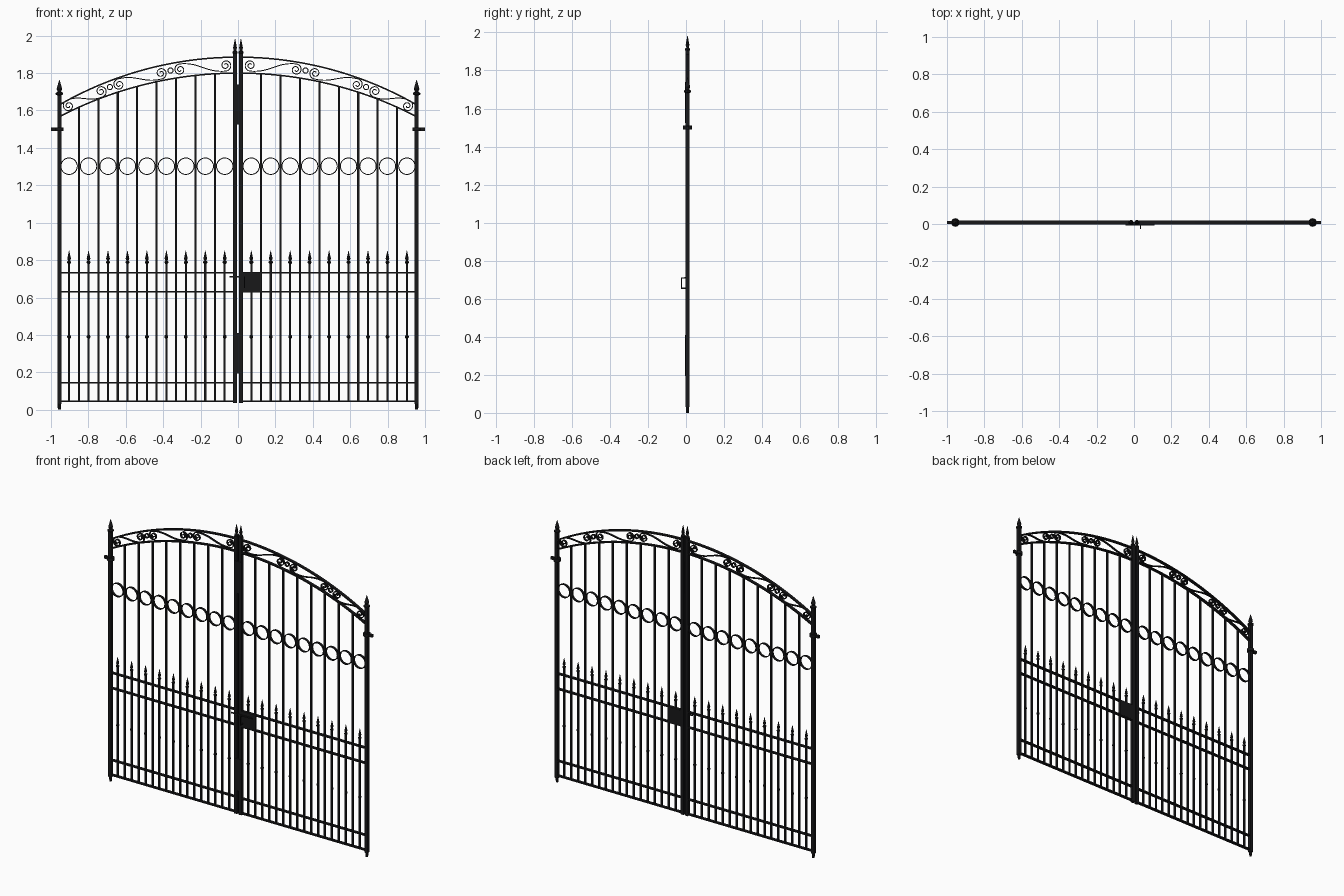
import bpy, bmesh, math
from mathutils import Vector, Matrix

if "Cube" in bpy.data.objects:
    bpy.data.objects.remove(bpy.data.objects["Cube"])

Y = 0.008          # middle plane of the gate
END = 0.955        # outer post
STEP = 0.104       # spacing of the bars

iron = bpy.data.materials.new("black_iron")
iron.use_nodes = True
colour = (0.009, 0.009, 0.01, 1)
iron.diffuse_color = colour
iron.node_tree.nodes["Principled BSDF"].inputs["Base Color"].default_value = colour


def finish(name, bm, smooth=False):
    bmesh.ops.recalc_face_normals(bm, faces=bm.faces)
    mesh = bpy.data.meshes.new(name)
    bm.to_mesh(mesh)
    bm.free()
    mesh.materials.append(iron)
    obj = bpy.data.objects.new(name, mesh)
    bpy.context.collection.objects.link(obj)
    if smooth:
        bpy.ops.object.select_all(action='DESELECT')
        obj.select_set(True)
        bpy.context.view_layer.objects.active = obj
        bpy.ops.object.shade_smooth_by_angle(angle=math.radians(40))


def box(bm, x0, x1, y0, y1, z0, z1):
    mid = Vector((x0 + x1, y0 + y1, z0 + z1)) / 2
    size = Matrix.Diagonal((abs(x1 - x0), y1 - y0, z1 - z0, 1))
    bmesh.ops.create_cube(bm, size=1, matrix=Matrix.Translation(mid) @ size)


def bar(bm, x, width, z0, z1):
    h = width / 2
    box(bm, x - h, x + h, Y - h, Y + h, z0, z1)


def lathe(bm, x, z, profile, sides=10):
    """Turned part: profile is (radius, height) pairs."""
    rings = []
    for r, h in profile:
        rings.append([bm.verts.new((x + r * math.cos(2 * math.pi * i / sides),
                                    Y + r * math.sin(2 * math.pi * i / sides), z + h))
                      for i in range(sides)])
    for a, b in zip(rings, rings[1:]):
        for i in range(sides):
            j = (i + 1) % sides
            bm.faces.new((a[i], a[j], b[j], b[i]))
    bm.faces.new(rings[0])
    bm.faces.new(rings[-1])


def ribbon(bm, path, thick, depth, closed=False):
    """Flat iron strip bent along an x-z path."""
    n, rings = len(path), []
    for i, p in enumerate(path):
        a = path[i - 1] if i or closed else p
        b = path[(i + 1) % n] if i < n - 1 or closed else p
        t = (b - a).normalized()
        nrm = Vector((-t.y, t.x)) * thick / 2
        rings.append([bm.verts.new((q.x, Y + d * depth / 2, q.y))
                      for q, d in ((p + nrm, -1), (p + nrm, 1), (p - nrm, 1), (p - nrm, -1))])
    for i in range(n if closed else n - 1):
        a, b = rings[i], rings[(i + 1) % n]
        for k in range(4):
            m = (k + 1) % 4
            bm.faces.new((a[k], a[m], b[m], b[k]))
    if not closed:
        bm.faces.new(rings[0])
        bm.faces.new(rings[-1])


def circle(x, z, r, n=28):
    return [Vector((x + r * math.cos(2 * math.pi * i / n), z + r * math.sin(2 * math.pi * i / n)))
            for i in range(n)]


def arch(x, top, radius):
    return top - radius + math.sqrt(radius * radius - x * x)


def upper(x):
    return arch(x, 1.885, 1.916)


def lower(x):
    return arch(x, 1.80, 2.073)


def scroll(xa, xb, r=0.031):
    """S-shaped scroll with a spiral at each end, following the arch."""
    a, b = [Vector((x, (upper(x) + lower(x)) / 2)) for x in (xa, xb)]
    along = (b - a).normalized()
    up = Vector((-along.y, along.x))
    coil = []
    for i in range(37):
        f = i / 36
        ang = math.pi / 2 + (1 - f) * 3.3 * math.pi
        coil.append(r * (0.2 + 0.8 * f) * Vector((math.cos(ang), math.sin(ang))))
    first = [a + along * c.x + up * c.y for c in coil]
    last = [b - along * c.x - up * c.y for c in reversed(coil)]
    p, q, pull = first[-1], last[0], along * (b - a).length * 0.45
    joint = []
    for i in range(1, 14):
        t = i / 14
        joint.append(p * (1 - t) ** 3 + (p + pull) * 3 * t * (1 - t) ** 2
                     + (q - pull) * 3 * t * t * (1 - t) + q * t ** 3)
    return first + joint + last


SPEAR = [(0.006, -0.02), (0.011, -0.014), (0.011, -0.008), (0.005, -0.004),
         (0.010, 0.008), (0.006, 0.025), (0.001, 0.05)]
FINIAL = [(0.010, 0), (0.020, 0.006), (0.020, 0.014), (0.009, 0.02),
          (0.015, 0.034), (0.009, 0.056), (0.001, 0.084)]
BEAD = [(0.005, -0.01), (0.010, -0.004), (0.010, 0.004), (0.005, 0.01)]

for side, label in ((-1, "right"), (1, "left")):
    # Square posts with finials
    bm = bmesh.new()
    bar(bm, side * END, 0.022, 0.03, 1.685)
    lathe(bm, side * END, 0, [(0.007, 0), (0.009, 0.01), (0.009, 0.04)])
    lathe(bm, side * END, 1.68, FINIAL)
    finish(label + "_outer_post", bm)
    bm = bmesh.new()
    bar(bm, side * 0.016, 0.022, 0.035, 1.905)
    lathe(bm, side * 0.016, 1.9, [(r * 0.7, h) for r, h in FINIAL])
    finish(label + "_meeting_post", bm)

    # Hinge collar and pin
    bm = bmesh.new()
    lathe(bm, side * END, 1.49, [(0.023, 0), (0.023, 0.02)], 16)
    box(bm, side * END, side * 1.0, Y - 0.008, Y + 0.008, 1.491, 1.509)
    finish(label + "_hinge", bm)

    # Flat horizontal rails
    bm = bmesh.new()
    for z in (0.045, 0.145, 0.63, 0.733):
        box(bm, side * 0.02, side * END, Y - 0.01, Y + 0.01, z - 0.004, z + 0.004)
    finish(label + "_rails", bm)

    # Double arch
    bm = bmesh.new()
    for curve in (upper, lower):
        xs = [side * (0.02 + (END - 0.02) * i / 28) for i in range(29)]
        ribbon(bm, [Vector((x, curve(x))) for x in xs], 0.008, 0.02)
    finish(label + "_arch", bm, True)

    # Tall bars up to the arch
    bm = bmesh.new()
    for i in range(8):
        x = side * (END - STEP * (i + 1))
        bar(bm, x, 0.011, 0.045, lower(x))
    finish(label + "_tall_bars", bm)

    # Short spear bars and the rings above them
    bars, tips, rings = bmesh.new(), bmesh.new(), bmesh.new()
    for i in range(9):
        x = side * (END - STEP * (i + 0.5))
        bar(bars, x, 0.011, 0.045, 0.79)
        lathe(tips, x, 0.80, SPEAR, 8)
        lathe(tips, x, 0.39, BEAD, 8)
        ribbon(rings, circle(x, 1.302, 0.044), 0.005, 0.016, True)
    finish(label + "_short_bars", bars)
    finish(label + "_spear_tips", tips)
    finish(label + "_rings", rings, True)

    # Scrollwork with small rings between the spirals
    bm = bmesh.new()
    for xa, xb in ((0.906, 0.733), (0.636, 0.412), (0.31, 0.066)):
        ribbon(bm, [Vector((side * p.x, p.y)) for p in scroll(-xa, -xb)][::1], 0.005, 0.014)
    for x in (0.685, 0.361):
        ribbon(bm, circle(side * x, (upper(x) + lower(x)) / 2 + 0.004, 0.014, 16),
               0.005, 0.014, True)
    finish(label + "_scrolls", bm, True)

# Cover plates over the meeting gap
bm = bmesh.new()
for z in (0.195, 1.525):
    box(bm, -0.018, 0.025, Y - 0.014, Y + 0.002, z, z + 0.215)
finish("meeting_plates", bm)

# Lock box
bm = bmesh.new()
box(bm, 0.02, 0.126, Y - 0.009, Y + 0.011, 0.63, 0.733)
finish("lock_box", bm)

# Sliding bolt with a hanging ring handle
bm = bmesh.new()
box(bm, -0.045, 0.11, Y - 0.016, Y - 0.01, 0.706, 0.714)
box(bm, 0.032, 0.038, Y - 0.034, Y - 0.01, 0.707, 0.713)
box(bm, 0.032, 0.038, Y - 0.034, Y - 0.03, 0.655, 0.713)
box(bm, 0.032, 0.038, Y - 0.034, Y - 0.008, 0.652, 0.658)
finish("bolt_handle", bm)
